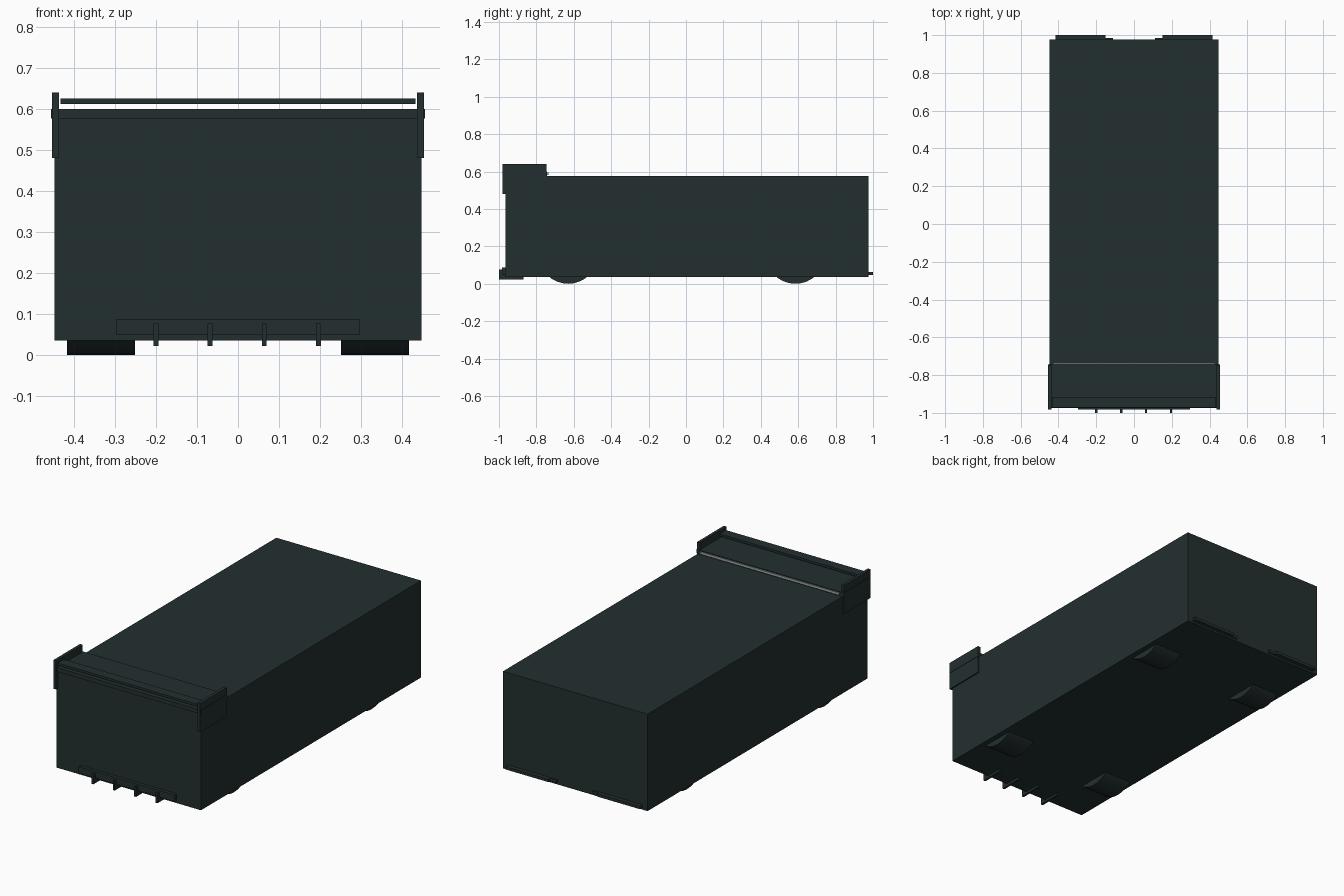
import bpy, math

cube = bpy.data.objects.get("Cube")
if cube:
    bpy.data.objects.remove(cube, do_unlink=True)


def material(name, rgb):
    mat = bpy.data.materials.new(name)
    mat.use_nodes = True
    mat.diffuse_color = (*rgb, 1)
    mat.node_tree.nodes["Principled BSDF"].inputs["Base Color"].default_value = (*rgb, 1)
    return mat


dark = material("dark slate", (0.017, 0.028, 0.028))
light = material("light grey", (0.35, 0.37, 0.37))


def box(name, x, y, z, mat=dark):
    """Box spanning the given (low, high) ranges."""
    spans = (x, y, z)
    bpy.ops.mesh.primitive_cube_add(size=1, location=[(a + b) / 2 for a, b in spans])
    obj = bpy.context.object
    obj.name = name
    obj.scale = [b - a for a, b in spans]
    bpy.ops.object.transform_apply(location=False, rotation=False, scale=True)
    obj.data.materials.append(mat)
    return obj


def sided(side, low, high):
    return tuple(sorted((side * low, side * high)))


# Main body
box("body", (-0.447, 0.447), (-0.965, 0.977), (0.035, 0.577))

# Wing: lower plank, raised blade and the pale strip on its trailing edge
box("wing_plank", (-0.45, 0.45), (-0.975, -0.742), (0.577, 0.6))
box("wing_blade", (-0.433, 0.433), (-0.972, -0.917), (0.612, 0.625))
box("wing_strip", (-0.43, 0.43), (-0.742, -0.736), (0.582, 0.595), light)

# Diffuser plate and fins
box("diffuser_plate", (-0.297, 0.297), (-0.983, -0.96), (0.05, 0.087))
for i in range(4):
    x = -0.2 + i * 0.132
    box(f"diffuser_fin_{i + 1}", (x - 0.006, x + 0.006), (-1, -0.87), (0.022, 0.077))

# Parts repeated on both sides
for side, label in ((1, "left"), (-1, "right")):
    box(f"wing_endplate_{label}", sided(side, 0.437, 0.454), (-0.982, -0.747), (0.48, 0.64))
    box(f"wing_cap_{label}", sided(side, 0.45, 0.456), (-0.975, -0.745), (0.577, 0.6))
    box(f"splitter_{label}", sided(side, 0.15, 0.415), (0.96, 1), (0.046, 0.062))
    box(f"splitter_step_{label}", sided(side, 0.11, 0.15), (0.96, 0.985), (0.046, 0.062))
    for y, end in ((-0.63, "front"), (0.585, "back")):
        bpy.ops.mesh.primitive_cylinder_add(
            vertices=32, radius=0.16, depth=0.166,
            location=(side * 0.334, y, 0.16), rotation=(0, math.pi / 2, 0))
        wheel = bpy.context.object
        wheel.name = f"wheel_{end}_{label}"
        wheel.data.materials.append(dark)
        bpy.ops.object.shade_smooth_by_angle()
